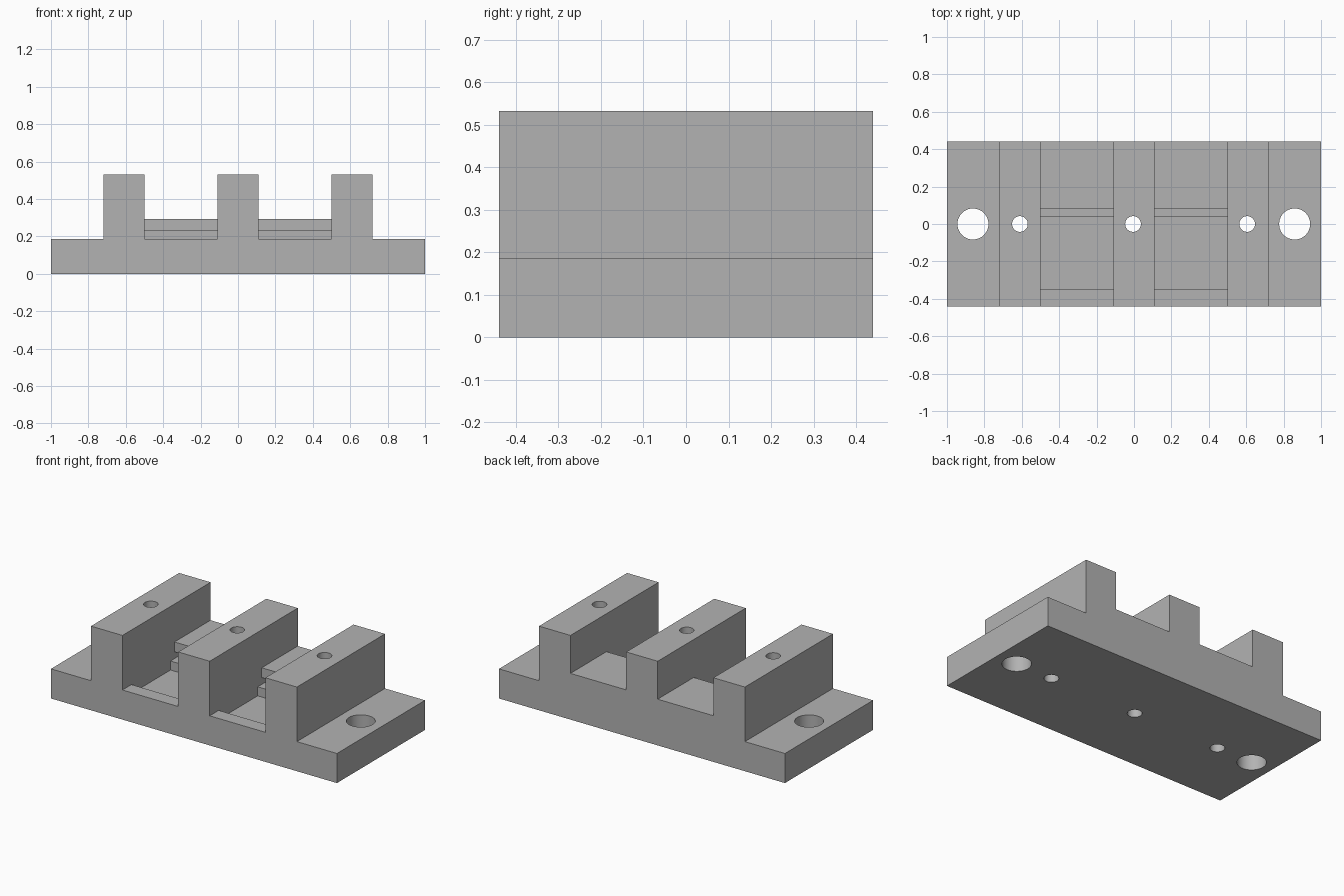
import bpy, bmesh
from mathutils import Vector

cube = bpy.data.objects.get("Cube")
if cube:
    bpy.data.objects.remove(cube)

DEPTH, BASE, STEP, TOP = 0.44, 0.187, 0.292, 0.532
FLOOR = 0.13
WALL = 0.11                     # half width of each upright
SIDE = 0.61                     # centre of the outer uprights

grey = bpy.data.materials.new("plain grey")
grey.use_nodes = True
grey.diffuse_color = (0.45, 0.45, 0.45, 1)
grey.node_tree.nodes["Principled BSDF"].inputs["Base Color"].default_value = (0.45, 0.45, 0.45, 1)


def make_object(name, bm):
    bmesh.ops.recalc_face_normals(bm, faces=bm.faces)
    mesh = bpy.data.meshes.new(name)
    bm.to_mesh(mesh)
    bm.free()
    mesh.materials.append(grey)
    obj = bpy.data.objects.new(name, mesh)
    bpy.context.collection.objects.link(obj)
    return obj


def extrude_profile(name, points, offset):
    bm = bmesh.new()
    face = bm.faces.new([bm.verts.new(p) for p in points])
    result = bmesh.ops.extrude_face_region(bm, geom=[face])
    moved = [v for v in result["geom"] if isinstance(v, bmesh.types.BMVert)]
    bmesh.ops.translate(bm, verts=moved, vec=Vector(offset))
    return make_object(name, bm)


def hole_cutter(x, radius):
    bm = bmesh.new()
    bmesh.ops.create_cone(bm, cap_ends=True, segments=48, radius1=radius, radius2=radius, depth=2)
    bmesh.ops.translate(bm, verts=bm.verts, vec=(x, 0, 0))
    return make_object("hole_cutter", bm)


# Stepped body: half outline mirrored about x = 0
half = [(WALL, TOP), (WALL, STEP), (SIDE - WALL, STEP), (SIDE - WALL, TOP),
        (SIDE + WALL, TOP), (SIDE + WALL, BASE), (1, BASE), (1, 0)]
outline = half + [(-x, z) for x, z in reversed(half)]
body = extrude_profile("rail_mount_body", [(x, -DEPTH, z) for x, z in outline], (0, 2 * DEPTH, 0))

# Channel pockets: front lip, sunken floor, tongue and undercut slot
pocket = [(-0.6, BASE), (-0.35, BASE), (-0.35, FLOOR), (0.04, FLOOR), (0.04, BASE),
          (0.13, BASE), (0.13, 0.23), (0.08, 0.23), (0.08, 0.4), (-0.6, 0.4)]
cutters = [extrude_profile("pocket_cutter", [(x, y, z) for y, z in pocket], (SIDE - 2 * WALL, 0, 0))
           for x in (WALL - SIDE, WALL)]

# Through holes: small ones in the uprights, large ones in the end flanges
for x in (-0.61, -0.005, 0.605):
    cutters.append(hole_cutter(x, 0.042))
for x in (-0.861, 0.859):
    cutters.append(hole_cutter(x, 0.083))

for cutter in cutters:
    cutter.hide_render = True
    mod = body.modifiers.new("cut", "BOOLEAN")
    mod.operation = "DIFFERENCE"
    mod.solver = "EXACT"
    mod.object = cutter

# Bake the cuts, then drop the cutters
graph = bpy.context.evaluated_depsgraph_get()
body_mesh = bpy.data.meshes.new_from_object(body.evaluated_get(graph))
body.modifiers.clear()
body.data = body_mesh
body_mesh.materials.clear()
body_mesh.materials.append(grey)
for cutter in cutters:
    bpy.data.objects.remove(cutter)

for obj in bpy.context.selected_objects:
    obj.select_set(False)
body.select_set(True)
bpy.context.view_layer.objects.active = body
bpy.ops.object.shade_smooth_by_angle()
